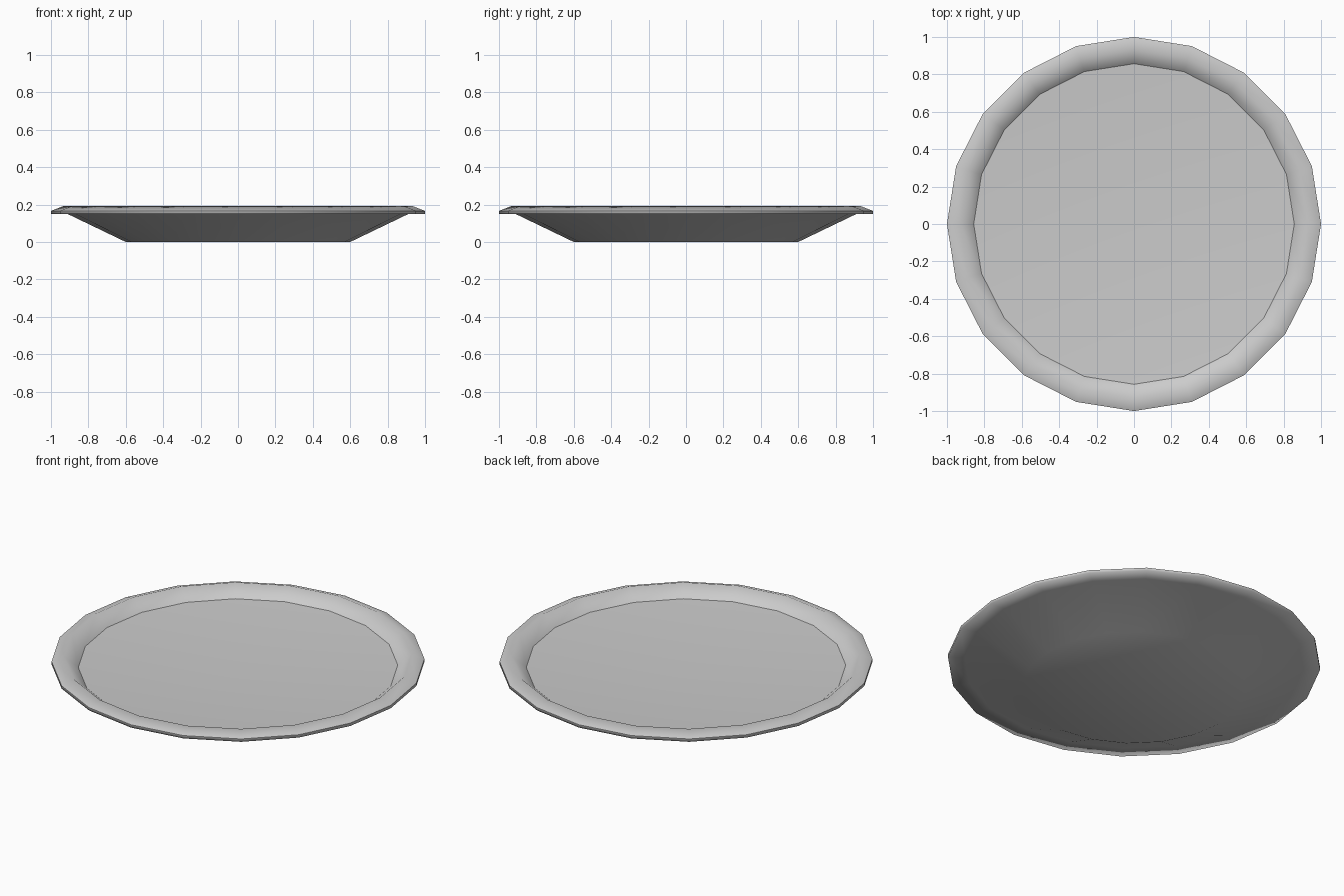
import bpy, bmesh
from math import cos, sin, tau

if "Cube" in bpy.data.objects:
    bpy.data.objects.remove(bpy.data.objects["Cube"])

SIDES = 20
# plate profile (radius, height), from the foot round the rim to the inner floor
PROFILE = [(0.60, 0.0), (0.91, 0.149), (1.0, 0.149), (1.0, 0.166),
           (0.93, 0.193), (0.857, 0.130)]
FLOOR_CENTRE = 0.085  # the eating surface is gently dished
SHARP_RINGS = (3, 5)  # outer lip and edge of the eating surface

bm = bmesh.new()
rings = [[bm.verts.new((r * cos(tau * i / SIDES), r * sin(tau * i / SIDES), z))
          for i in range(SIDES)] for r, z in PROFILE]
centre = bm.verts.new((0, 0, FLOOR_CENTRE))

# lathed wall and rim
for low, high in zip(rings, rings[1:]):
    for i in range(SIDES):
        j = (i + 1) % SIDES
        bm.faces.new((low[i], low[j], high[j], high[i]))

# underside and dished eating surface
bm.faces.new(rings[0][::-1])
for i in range(SIDES):
    bm.faces.new((rings[-1][i], rings[-1][(i + 1) % SIDES], centre))

# smooth shading with crisp lines at the lip and floor edge
for face in bm.faces:
    face.smooth = True
for k in SHARP_RINGS:
    for i in range(SIDES):
        bm.edges.get((rings[k][i], rings[k][(i + 1) % SIDES])).smooth = False

bmesh.ops.recalc_face_normals(bm, faces=bm.faces)
mesh = bpy.data.meshes.new("plate")
bm.to_mesh(mesh)
bm.free()
plate = bpy.data.objects.new("plate", mesh)
bpy.context.collection.objects.link(plate)
